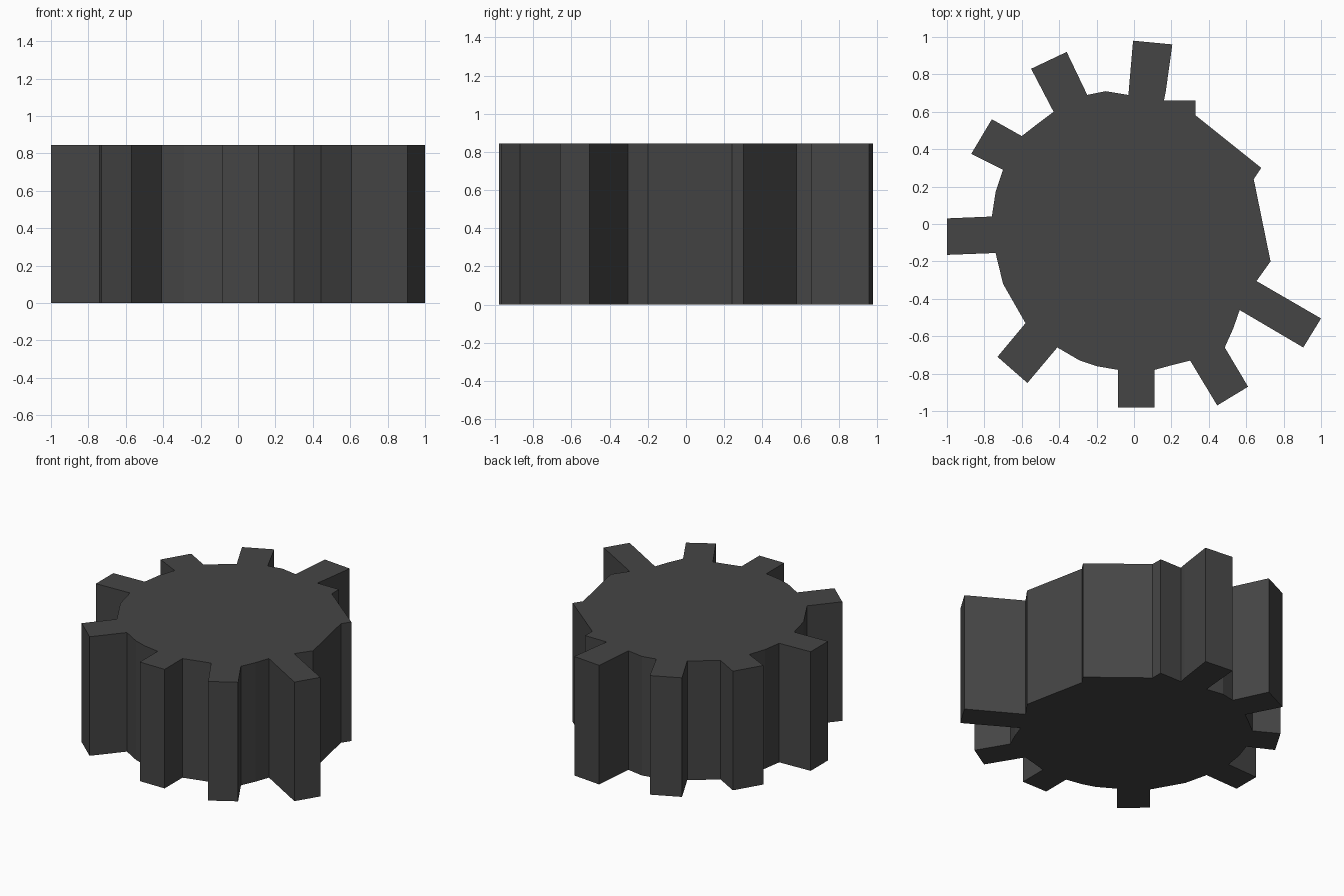
import bpy, bmesh

HEIGHT = 0.845

# Teeth, counterclockwise: root, tip, tip, root
teeth = [
    [(0.17, 0.71), (0.205, 0.96), (-0.005, 0.98), (-0.03, 0.69)],
    [(-0.25, 0.69), (-0.36, 0.92), (-0.55, 0.83), (-0.43, 0.60)],
    [(-0.60, 0.47), (-0.76, 0.56), (-0.87, 0.375), (-0.70, 0.29)],
    [(-0.76, 0.04), (-1.0, 0.03), (-1.0, -0.165), (-0.74, -0.155)],
    [(-0.58, -0.53), (-0.73, -0.71), (-0.57, -0.85), (-0.41, -0.66)],
    [(-0.085, -0.78), (-0.085, -0.98), (0.11, -0.98), (0.11, -0.78)],
    [(0.30, -0.73), (0.445, -0.97), (0.61, -0.87), (0.485, -0.66)],
    [(0.565, -0.46), (0.905, -0.66), (1.0, -0.505), (0.655, -0.305)],
]
# Rim points following each tooth; the last set is the broken right side
rims = [
    [(-0.15, 0.71)],
    [(-0.51, 0.54)],
    [(-0.74, 0.17)],
    [(-0.70, -0.32)],
    [(-0.29, -0.73), (-0.20, -0.76)],
    [(0.22, -0.75)],
    [(0.53, -0.56)],
    [(0.73, -0.20), (0.64, 0.24), (0.68, 0.30), (0.33, 0.58),
     (0.33, 0.66), (0.16, 0.66)],
]
outline = [p for tooth, rim in zip(teeth, rims) for p in tooth + rim]

# Extrude the outline into a solid gear
bm = bmesh.new()
face = bm.faces.new([bm.verts.new((x, y, 0)) for x, y in outline])
extruded = bmesh.ops.extrude_face_region(bm, geom=[face], use_keep_orig=True)
top = [v for v in extruded["geom"] if isinstance(v, bmesh.types.BMVert)]
bmesh.ops.translate(bm, verts=top, vec=(0, 0, HEIGHT))
bmesh.ops.recalc_face_normals(bm, faces=bm.faces)
mesh = bpy.data.meshes.new("gear")
bm.to_mesh(mesh)
bm.free()
gear = bpy.data.objects.new("gear", mesh)
bpy.context.collection.objects.link(gear)

# Dark metal
metal = bpy.data.materials.new("dark_metal")
metal.diffuse_color = (0.06, 0.06, 0.06, 1)
mesh.materials.append(metal)
